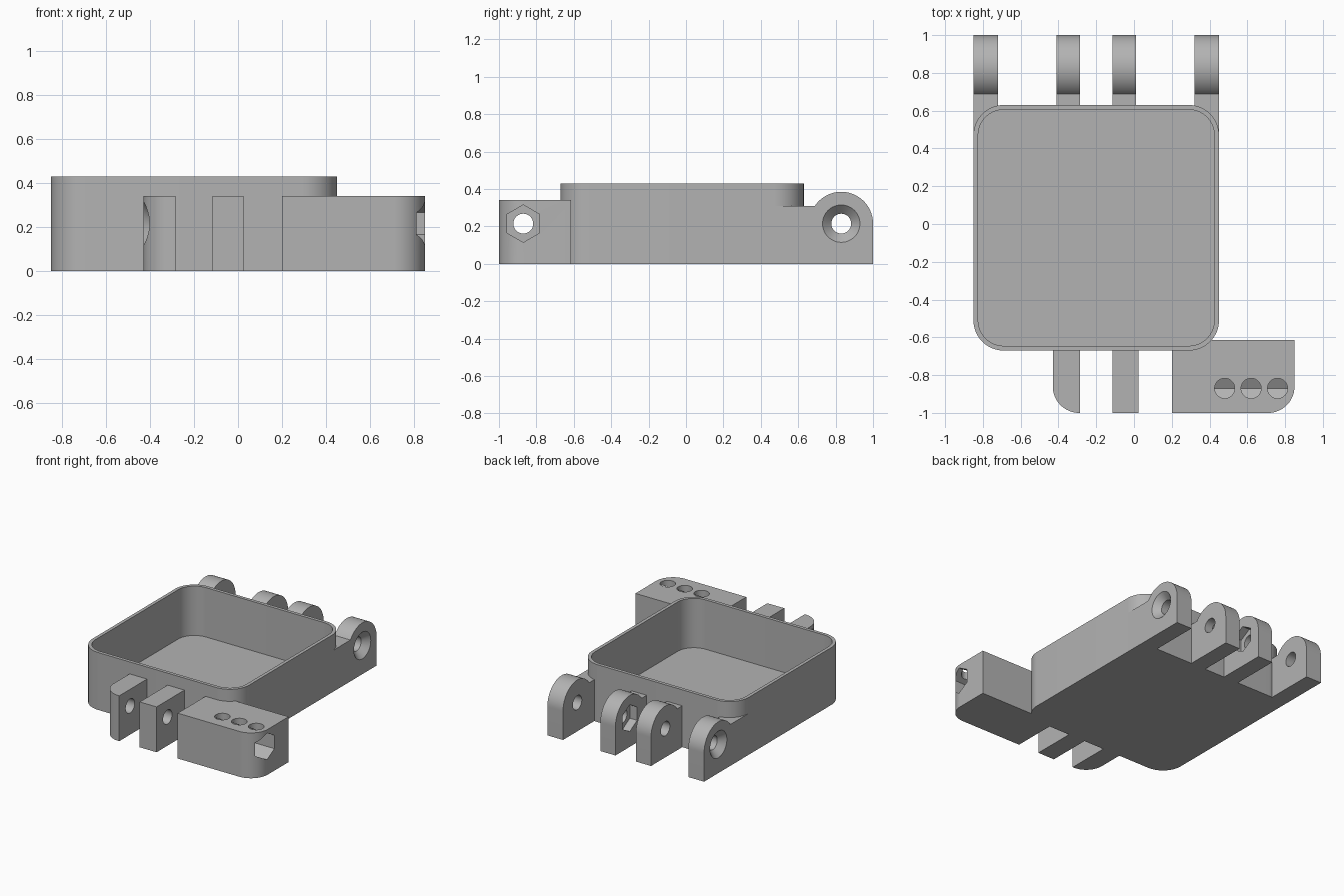
import bpy, bmesh, math
from mathutils import Vector

if "Cube" in bpy.data.objects:
    bpy.data.objects.remove(bpy.data.objects["Cube"], do_unlink=True)

grey = bpy.data.materials.new("plain grey")
grey.use_nodes = True
COLOUR = (0.45, 0.45, 0.45, 1)
grey.diffuse_color = COLOUR
grey.node_tree.nodes["Principled BSDF"].inputs["Base Color"].default_value = COLOUR

HOLE, HEAD, AXIS_Z = 0.053, 0.1, 0.215
BACK_Y, FRONT_Y = 0.83, -0.87


def arc(cx, cy, r, start, end, n=16):
    """Points along an arc, angles in degrees."""
    angles = [math.radians(start + (end - start) * i / n) for i in range(n + 1)]
    return [(cx + r * math.cos(a), cy + r * math.sin(a)) for a in angles]


def circle(cx, cy, r, n=48):
    return arc(cx, cy, r, 0, 360, n)[:-1]


def rounded(x0, x1, y0, y1, radii):
    """Rectangle outline; radii run from the low corner anticlockwise."""
    corners = [(x0, y0, 1, 1), (x1, y0, -1, 1), (x1, y1, -1, -1), (x0, y1, 1, -1)]
    points = []
    for i, ((x, y, sx, sy), r) in enumerate(zip(corners, radii)):
        points += arc(x + sx * r, y + sy * r, r, 180 + 90 * i, 270 + 90 * i) if r else [(x, y)]
    return points


def solid(name, outline, low, high, axis="z", end_outline=None):
    """Closed prism, or a taper when the end outline differs."""
    def place(p, h):
        return Vector((p[0], p[1], h)) if axis == "z" else Vector((h, p[0], p[1]))
    bm = bmesh.new()
    a = [bm.verts.new(place(p, low)) for p in outline]
    b = [bm.verts.new(place(p, high)) for p in end_outline or outline]
    bm.faces.new(a[::-1])
    bm.faces.new(b)
    n = len(a)
    for i in range(n):
        j = (i + 1) % n
        bm.faces.new((a[i], a[j], b[j], b[i]))
    bmesh.ops.recalc_face_normals(bm, faces=bm.faces)
    mesh = bpy.data.meshes.new(name)
    bm.to_mesh(mesh)
    bm.free()
    mesh.materials.append(grey)
    obj = bpy.data.objects.new(name, mesh)
    bpy.context.collection.objects.link(obj)
    return obj


def finish(obj, cutters=()):
    """Cut the openings, then smooth the curved faces."""
    bpy.ops.object.select_all(action="DESELECT")
    obj.select_set(True)
    bpy.context.view_layer.objects.active = obj
    for cutter in cutters:
        cutter.hide_render = True
        mod = obj.modifiers.new("cut", "BOOLEAN")
        mod.operation, mod.solver, mod.object = "DIFFERENCE", "EXACT", cutter
        bpy.ops.object.modifier_apply(modifier=mod.name)
        bpy.data.objects.remove(cutter, do_unlink=True)
    bpy.ops.object.shade_smooth_by_angle(angle=math.radians(30))


def tray_outline(inset):
    return rounded(-0.85 + inset, 0.45 - inset, -0.67 + inset, 0.63 - inset, [0.16 - inset] * 4)


def tray_clearance():
    return solid("clearance_cutter", tray_outline(0.012), 0.01, 0.6)


def bore(y, x0, x1):
    return solid("bore_cutter", circle(y, AXIS_Z, HOLE), x0 - 0.1, x1 + 0.1, "x")


def countersink(y, face, inward):
    """Cone that narrows into the part from the given face."""
    def ring(depth):
        return circle(y, AXIS_Z, HEAD - depth)
    deep = HEAD - HOLE
    return solid("countersink_cutter", ring(-0.01), face - 0.01 * inward,
                 face + deep * inward, "x", ring(deep))


def hex_pocket(y, x0, x1):
    return solid("nut_cutter", arc(y, AXIS_Z, HEAD, 30, 330, 5), x0, x1, "x")


# Open tray
tray = solid("tray", tray_outline(0), 0, 0.43)
finish(tray, [solid("cavity_cutter", tray_outline(0.025), 0.06, 0.6)])

# Back hinge lugs: countersunk outer pair, inner pair with facing nut pockets
def back_lug(name, x0, x1, root, extra):
    profile = [(root, 0), (1, 0)] + arc(BACK_Y, AXIS_Z, 0.17, 0, 146, 32) + [(root, 0.31)]
    lug = solid(name, profile, x0, x1, "x")
    finish(lug, [tray_clearance(), bore(BACK_Y, x0, x1), extra])


back_lug("back_outer_lug_right", -0.85, -0.72, 0.47, countersink(BACK_Y, -0.85, 1))
back_lug("back_outer_lug_left", 0.32, 0.45, 0.47, countersink(BACK_Y, 0.45, -1))
back_lug("back_inner_lug_right", -0.41, -0.285, 0.6, hex_pocket(BACK_Y, -0.345, -0.2))
back_lug("back_inner_lug_left", -0.115, 0.01, 0.6, hex_pocket(BACK_Y, -0.2, -0.055))

# Front lugs
front_end = solid("front_lug_right", rounded(-0.43, -0.285, -1, -0.64, [0.14, 0, 0, 0]), 0, 0.34)
finish(front_end, [tray_clearance(), bore(FRONT_Y, -0.43, -0.285), countersink(FRONT_Y, -0.43, 1)])
front_mid = solid("front_lug_middle", rounded(-0.115, 0.025, -1, -0.64, [0] * 4), 0, 0.34)
finish(front_mid, [tray_clearance(), bore(FRONT_Y, -0.115, 0.025)])

# Front block with a long nut channel and three holes from above
block = solid("front_block", rounded(0.2, 0.85, -1, -0.615, [0, 0.14, 0, 0]), 0, 0.34)
top_holes = [solid("top_hole_cutter", circle(x, FRONT_Y, HOLE), AXIS_Z, 0.5)
             for x in (0.48, 0.62, 0.76)]
finish(block, [tray_clearance(), bore(FRONT_Y, 0.2, 0.85),
               hex_pocket(FRONT_Y, 0.34, 0.95)] + top_holes)
